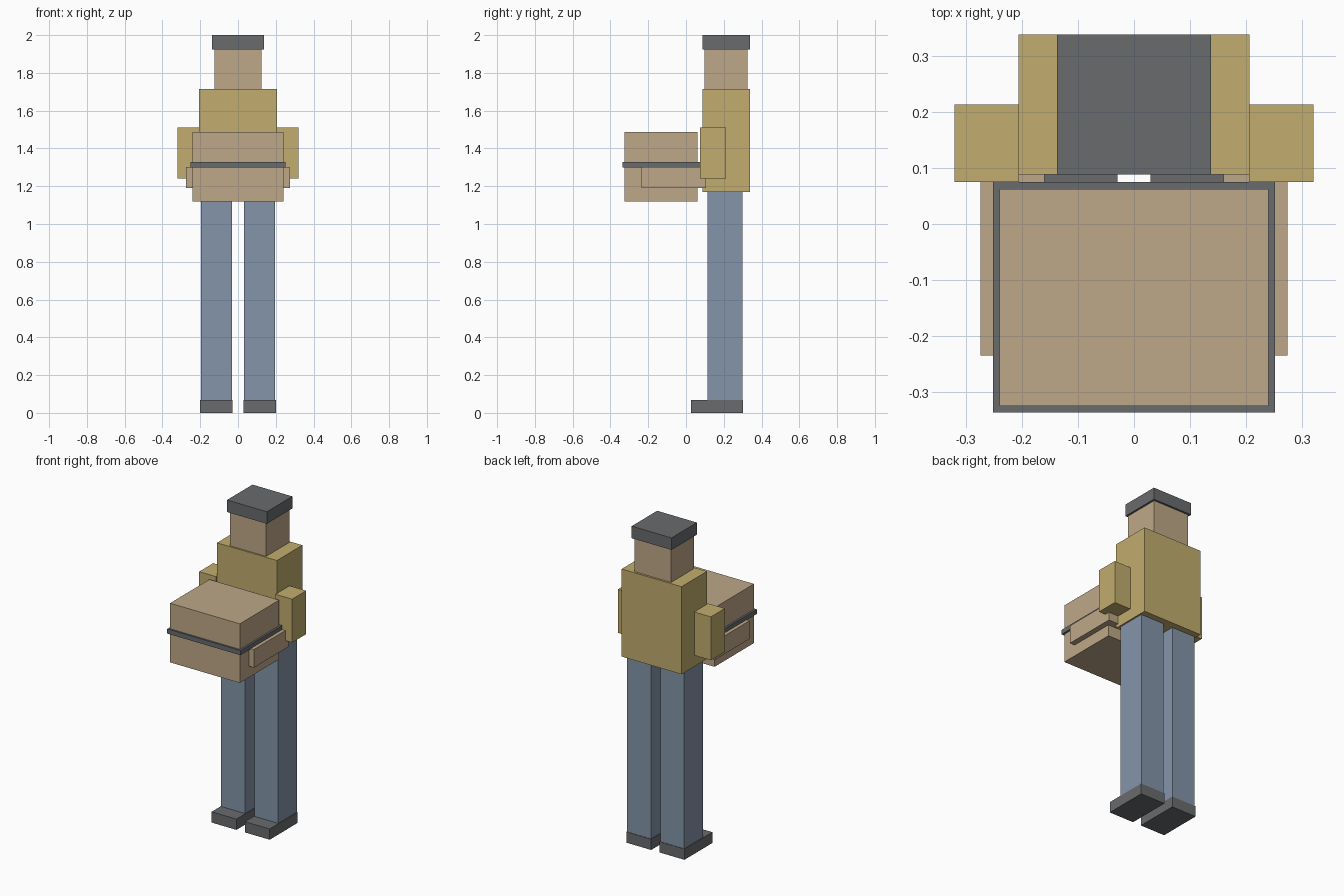
import bpy
from mathutils import Vector

cube = bpy.data.objects.get("Cube")
if cube:
    bpy.data.objects.remove(cube, do_unlink=True)


def linear(c):
    c /= 255
    return c / 12.92 if c <= 0.04045 else ((c + 0.055) / 1.055) ** 2.4


def material(name, rgb):
    mat = bpy.data.materials.new(name)
    mat.use_nodes = True
    color = [linear(c) for c in rgb] + [1.0]
    mat.diffuse_color = color
    mat.node_tree.nodes["Principled BSDF"].inputs["Base Color"].default_value = color
    return mat


tan = material("tan", (190, 168, 136))
mustard = material("mustard", (194, 173, 110))
grey = material("dark grey", (105, 107, 109))
blue = material("denim blue", (133, 149, 170))


def box(name, mat, x, y, z):
    """Box spanning the given (min, max) range on each axis."""
    bpy.ops.mesh.primitive_cube_add(size=1)
    obj = bpy.context.object
    obj.name = name
    obj.location = Vector([(a + b) / 2 for a, b in (x, y, z)])
    obj.scale = Vector([b - a for a, b in (x, y, z)])
    bpy.ops.object.transform_apply(location=True, scale=True)
    obj.data.materials.append(mat)


def pair(name, mat, x, y, z):
    """Left part and its mirrored right part."""
    box("left_" + name, mat, x, y, z)
    box("right_" + name, mat, (-x[1], -x[0]), y, z)


# Head, cap and torso
box("cap", grey, (-0.137, 0.137), (0.088, 0.338), (1.925, 2.0))
box("head", tan, (-0.125, 0.125), (0.098, 0.326), (1.71, 1.93))
box("torso", mustard, (-0.206, 0.206), (0.088, 0.338), (1.17, 1.715))

# Sleeves and forearms
pair("sleeve", mustard, (0.205, 0.32), (0.075, 0.213), (1.24, 1.51))
pair("forearm", tan, (0.16, 0.274), (-0.235, 0.107), (1.19, 1.303))

# Legs and shoes
pair("leg", blue, (0.032, 0.196), (0.115, 0.298), (0.03, 1.175))
pair("shoe", grey, (0.029, 0.2), (0.026, 0.301), (0.0, 0.067))

# Carried parcel with its band
box("parcel", tan, (-0.24, 0.24), (-0.325, 0.062), (1.12, 1.488))
box("parcel_band", grey, (-0.252, 0.252), (-0.336, 0.075), (1.3, 1.329))
